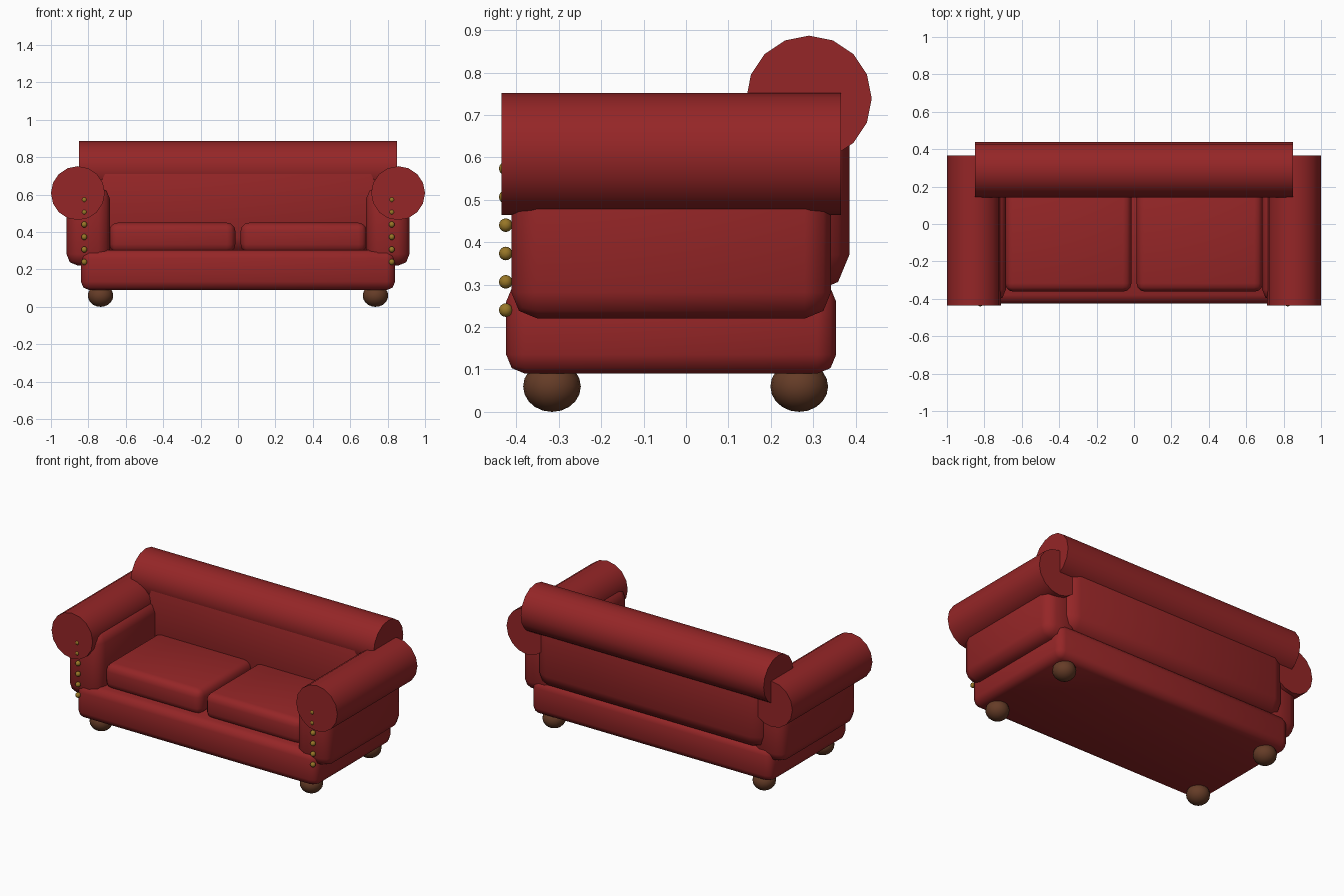
import bpy
import math

if "Cube" in bpy.data.objects:
    bpy.data.objects.remove(bpy.data.objects["Cube"])


def material(name, rgb):
    m = bpy.data.materials.new(name)
    m.diffuse_color = (*rgb, 1)
    m.use_nodes = True
    m.node_tree.nodes["Principled BSDF"].inputs["Base Color"].default_value = m.diffuse_color
    return m


RED = material("red_leather", (0.30, 0.019, 0.02))
BROWN = material("brown_wood", (0.13, 0.045, 0.02))
GOLD = material("brass", (0.31, 0.18, 0.02))


def finish(name, mat):
    ob = bpy.context.object
    ob.name = name
    ob.data.materials.append(mat)
    bpy.ops.object.shade_smooth_by_angle(angle=math.radians(50))
    return ob


def padded_box(name, x, y, z, bevel, segments=2):
    """Box from (min, max) ranges with rounded edges."""
    center = [(a + b) / 2 for a, b in (x, y, z)]
    bpy.ops.mesh.primitive_cube_add(size=1, location=center)
    ob = bpy.context.object
    ob.scale = [b - a for a, b in (x, y, z)]
    bpy.ops.object.transform_apply(location=False, rotation=False, scale=True)
    mod = ob.modifiers.new("rounding", 'BEVEL')
    mod.width = bevel
    mod.segments = segments
    mod.limit_method = 'NONE'
    bpy.ops.object.modifier_apply(modifier=mod.name)
    return finish(name, RED)


def roll(name, center, radius, length, rotation):
    bpy.ops.mesh.primitive_cylinder_add(vertices=16, radius=radius, depth=length,
                                        location=center, rotation=rotation)
    return finish(name, RED)


def ball(name, center, radii, mat, segments=16, rings=10):
    bpy.ops.mesh.primitive_uv_sphere_add(segments=segments, ring_count=rings,
                                         radius=1, location=center)
    bpy.context.object.scale = radii
    bpy.ops.object.transform_apply(location=False, rotation=False, scale=True)
    return finish(name, mat)


# Base and backrest with its top roll
padded_box("base", (-0.84, 0.84), (-0.424, 0.354), (0.09, 0.305), 0.045)
padded_box("backrest", (-0.80, 0.80), (0.147, 0.385), (0.28, 0.80), 0.09)
roll("backrest_roll", (0, 0.29, 0.739), 0.148, 1.70, (0, math.pi / 2, 0))

for side, s in (("left", -1), ("right", 1)):
    # Arm panel and arm roll
    padded_box(side + "_arm", sorted((s * 0.685, s * 0.917)),
               (-0.412, 0.342), (0.22, 0.64), 0.062)
    roll(side + "_arm_roll", (s * 0.856, -0.035, 0.608), 0.144, 0.80,
         (math.pi / 2, 0, 0))
    # Seat cushion
    padded_box(side + "_cushion", sorted((s * 0.014, s * 0.688)),
               (-0.362, 0.20), (0.29, 0.45), 0.045, 3)
    # Ball feet
    for end, y in (("front", -0.316), ("back", 0.267)):
        ball(f"{side}_{end}_foot", (s * 0.735, y, 0.06), (0.068, 0.068, 0.06), BROWN)
    # Row of studs down the arm front
    for i in range(6):
        ball(f"{side}_stud_{i + 1}", (s * 0.822, -0.425, 0.24 + i * 0.0667),
             (0.016, 0.016, 0.016), GOLD, 12, 8)
